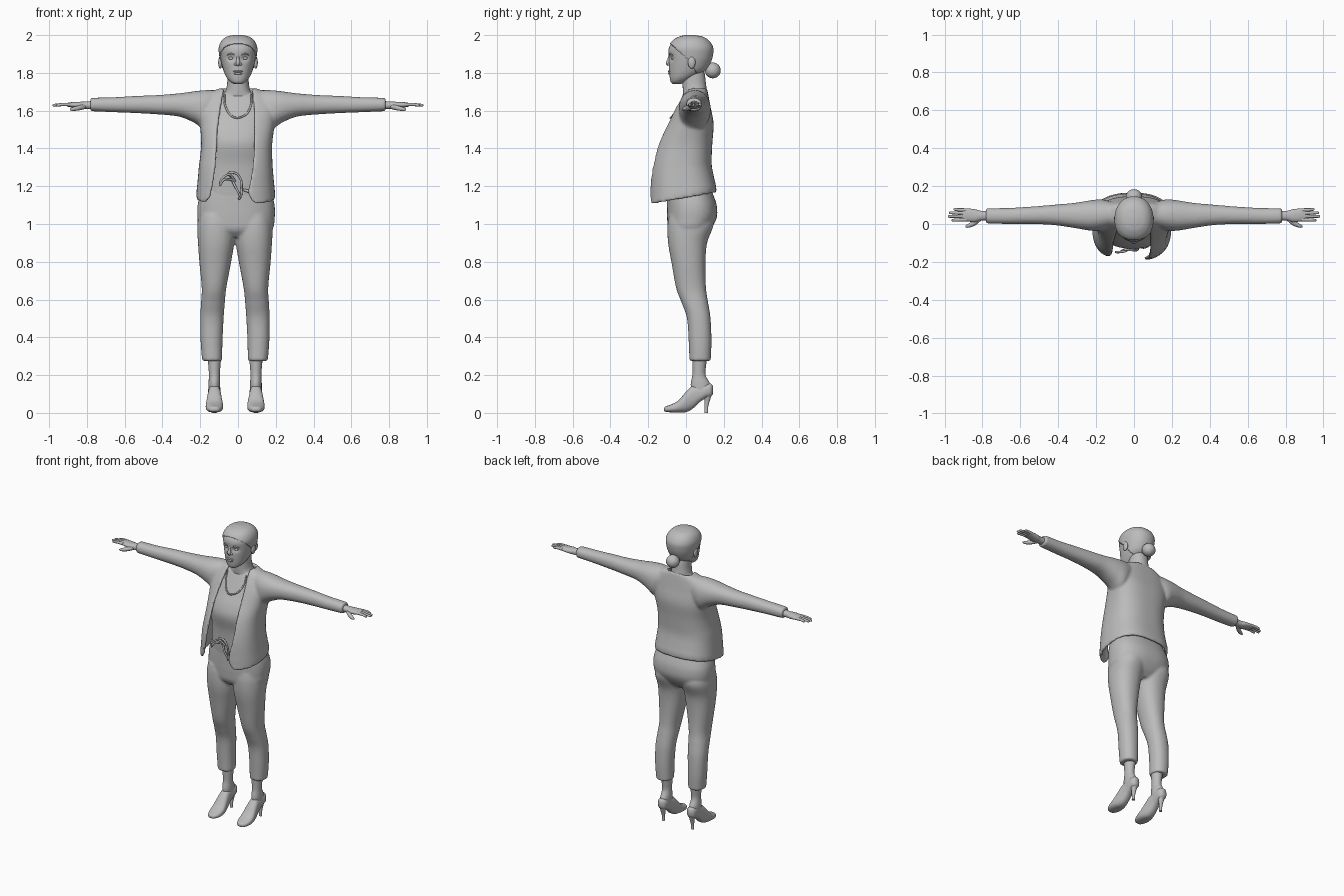
import bpy, bmesh, math
from mathutils import Vector

grey = bpy.data.materials.new("soft grey")
grey.diffuse_color = (0.5, 0.5, 0.5, 1)


def spline(rows, n):
    """Catmull-Rom interpolation through tuples, n steps per span."""
    P = [Vector(r) for r in rows]
    P = [2 * P[0] - P[1]] + P + [2 * P[-1] - P[-2]]
    out = []
    for i in range(1, len(P) - 2):
        a, b, c, d = P[i - 1:i + 3]
        for k in range(n):
            t = k / n
            out.append(b + 0.5 * t * ((c - a) + t * ((2 * a - 5 * b + 4 * c - d) + t * (3 * (b - c) + d - a))))
    return out + [P[-2]]


def sgnpow(v, e):
    return math.copysign(abs(v) ** e, v)


def finish(ob):
    if not ob.data.materials:
        ob.data.materials.append(grey)
    bpy.ops.object.select_all(action='DESELECT')
    ob.select_set(True)
    bpy.context.view_layer.objects.active = ob
    bpy.ops.object.shade_smooth_by_angle(angle=math.radians(50))
    return ob


def from_bmesh(name, bm):
    me = bpy.data.meshes.new(name)
    bm.to_mesh(me)
    bm.free()
    ob = bpy.data.objects.new(name, me)
    bpy.context.collection.objects.link(ob)
    return finish(ob)


def loft(name, rows, axis='z', seg=32, n=5, p=2.2, warp=None):
    """Rows are (t, a0, a1, b0, b1): bounds of a rounded section across the axis."""
    bm = bmesh.new()
    rings = []
    for t, a0, a1, b0, b1 in spline(rows, n):
        ring = []
        for k in range(seg):
            th = 2 * math.pi * k / seg
            a = (a0 + a1) / 2 + (a1 - a0) / 2 * sgnpow(math.sin(th), 2 / p)
            b = (b0 + b1) / 2 - (b1 - b0) / 2 * sgnpow(math.cos(th), 2 / p)
            co = Vector({'z': (a, b, t), 'x': (t, a, b), 'y': (a, t, b)}[axis])
            ring.append(bm.verts.new(warp(co) if warp else co))
        rings.append(ring)
    for r, s in zip(rings, rings[1:]):
        for k in range(seg):
            bm.faces.new((r[k], r[(k + 1) % seg], s[(k + 1) % seg], s[k]))
    bm.faces.new(rings[0])
    bm.faces.new(rings[-1])
    bmesh.ops.recalc_face_normals(bm, faces=bm.faces)
    return from_bmesh(name, bm)


def tube(name, pts, radii):
    """Round tube through points with one radius per point."""
    if not isinstance(radii, (list, tuple)):
        radii = [radii] * len(pts)
    cu = bpy.data.curves.new(name, 'CURVE')
    cu.dimensions, cu.bevel_depth, cu.bevel_resolution = '3D', 1, 3
    cu.use_fill_caps = True
    rows = spline([(*q, r) for q, r in zip(pts, radii)], 4)
    sp = cu.splines.new('POLY')
    sp.points.add(len(rows) - 1)
    for q, r in zip(sp.points, rows):
        q.co, q.radius = (r[0], r[1], r[2], 1), r[3]
    ob = bpy.data.objects.new(name, cu)
    bpy.context.collection.objects.link(ob)
    bpy.ops.object.select_all(action='DESELECT')
    ob.select_set(True)
    bpy.context.view_layer.objects.active = ob
    bpy.ops.object.convert(target='MESH')
    return finish(bpy.context.object)


def ball(name, co, size):
    bm = bmesh.new()
    bmesh.ops.create_uvsphere(bm, u_segments=20, v_segments=12, radius=1)
    for v in bm.verts:
        v.co = Vector(co) + Vector(v.co[i] * size[i] for i in range(3))
    return from_bmesh(name, bm)


def fuse(name, parts, voxel=0.008, smooth=6):
    """Join parts into one cloth-like skin."""
    bpy.ops.object.select_all(action='DESELECT')
    for o in parts:
        o.select_set(True)
    bpy.context.view_layer.objects.active = parts[0]
    bpy.ops.object.join()
    ob = bpy.context.object
    ob.name = name
    m = ob.modifiers.new("skin", 'REMESH')
    m.mode, m.voxel_size, m.use_smooth_shade = 'VOXEL', voxel, True
    s = ob.modifiers.new("soften", 'SMOOTH')
    s.factor, s.iterations = 0.5, smooth


def mirror_x(rows, s):
    return [(s * r[0], *r[1:]) for r in rows]


# Jacket body: open-fronted shell; rows are z, half width, front y, back y, left edge, right edge
bm = bmesh.new()
rings = []
for z, hw, yf, yb, el, er in spline([
        (1.105, .208, -.198, .160, .170, .110), (1.135, .208, -.196, .160, .145, .080),
        (1.18, .204, -.195, .152, .132, .070), (1.30, .195, -.186, .136, .112, .092),
        (1.42, .188, -.156, .139, .108, .094), (1.53, .198, -.102, .146, .104, .090),
        (1.62, .205, -.055, .130, .092, .084), (1.685, .165, -.016, .118, .080, .078),
        (1.722, .090, .010, .110, .074, .074)], 5):
    ring, p = [], 2.6
    t0 = math.asin(min(1, er / hw) ** (p / 2))
    t1 = 2 * math.pi - math.asin(min(1, el / hw) ** (p / 2))
    cx = -.012 * min(1, max(0, (1.6 - z) / .3))
    for k in range(65):
        th = t0 + (t1 - t0) * k / 64
        y = (yf + yb) / 2 - (yb - yf) / 2 * sgnpow(math.cos(th), 2 / p)
        dz = .06 * (y - yf) / (yb - yf) * min(1, max(0, (1.35 - z) / .2))
        ring.append(bm.verts.new((cx + hw * sgnpow(math.sin(th), 2 / p), y, z + dz)))
    rings.append(ring)
for r, s in zip(rings, rings[1:]):
    for k in range(64):
        bm.faces.new((r[k], r[k + 1], s[k + 1], s[k]))
body = from_bmesh("jacket_body", bm)
m = body.modifiers.new("cloth", 'SOLIDIFY')
m.thickness, m.offset = .018, -1
bpy.ops.object.modifier_apply(modifier="cloth")

# Sleeves, fused with the jacket body
sleeve = [(.11, -.01, .115, 1.56, 1.708), (.17, -.035, .13, 1.50, 1.709), (.23, -.035, .125, 1.535, 1.703),
          (.31, -.022, .112, 1.568, 1.692), (.42, -.006, .102, 1.58, 1.683), (.54, .0, .092, 1.587, 1.678),
          (.66, .0, .085, 1.592, 1.671), (.775, .002, .083, 1.597, 1.668), (.782, .006, .078, 1.602, 1.663)]
fuse("jacket", [body] + [loft("sleeve", mirror_x(sleeve, s), 'x') for s in (-1, 1)])

# Shirt
loft("shirt", [(1.14, -.18, .16, -.100, .12), (1.22, -.175, .155, -.106, .115), (1.32, -.17, .15, -.112, .11),
               (1.42, -.165, .15, -.130, .11), (1.49, -.17, .155, -.112, .11), (1.56, -.17, .16, -.074, .11),
               (1.63, -.15, .15, -.038, .105), (1.68, -.10, .10, -.012, .10), (1.70, -.06, .06, .0, .09)], p=2.5, seg=48)
neckline = [(-.072, -.012, 1.685), (-.07, -.03, 1.635), (-.045, -.064, 1.582), (-.005, -.082, 1.562)]
tube("neckline", neckline + [(-x, y, z) for x, y, z in neckline[-2::-1]], .005)

# Drawstring bow
y = -.118
tube("bow_loop_left", [(-.015, y, 1.225), (-.045, y - .025, 1.262), (-.085, y - .03, 1.24), (-.095, y - .03, 1.205),
                       (-.075, y - .03, 1.235), (-.04, y - .01, 1.235), (-.015, y, 1.225)], .006)
tube("bow_loop_top", [(-.015, y, 1.225), (-.05, y - .015, 1.268), (-.01, y - .02, 1.268), (.015, y - .02, 1.235),
                      (.02, y - .015, 1.19), (.015, y - .01, 1.14)], .006)
tube("bow_tail", [(-.03, y, 1.23), (-.01, y - .015, 1.19), (.01, y - .01, 1.15), (.005, y, 1.13)], .006)
tube("bow_end", [(.02, y, 1.185), (.05, y - .005, 1.175), (.075, y, 1.178)], [.004, .008, .005])

# Trousers: hips and two legs fused
hips = loft("hips", [(.93, -.12, .10, -.06, .09), (.97, -.20, .18, -.093, .13), (1.03, -.214, .194, -.100, .162),
                     (1.09, -.215, .195, -.101, .164), (1.14, -.205, .185, -.101, .150), (1.20, -.185, .165, -.10, .125)],
            p=2.4, seg=48)
legs = []
for s, dx in ((-1, -.016), (1, -.016)):
    # t, inner x, outer x, front y, back y
    rows = [(.275, .068, .174, .018, .131), (.38, .066, .182, .014, .135), (.50, .060, .184, .005, .130),
            (.58, .054, .180, -.022, .118), (.66, .046, .176, -.052, .106), (.79, .022, .188, -.076, .103),
            (.90, .004, .196, -.095, .112), (.99, .0, .200, -.098, .145), (1.05, .01, .19, -.09, .14)]
    legs.append(loft("leg", [(z, *sorted((s * a + dx, s * b + dx)), f, k) for z, a, b, f, k in rows]))
fuse("trousers", [hips] + legs, smooth=5)

for side, c in (("left", -.125), ("right", .095)):
    def sec(rows):
        return [(t, c - w, c + w, b0, b1) for t, w, b0, b1 in rows]
    # Ankles and high-heeled shoes
    loft(side + "_ankle", sec([(.10, .030, .035, .125), (.15, .031, .025, .128), (.20, .029, .034, .104),
                               (.25, .032, .034, .106), (.31, .038, .032, .116)]), p=2)
    loft(side + "_shoe", sec([(-.116, .012, .012, .026), (-.108, .026, .006, .034), (-.08, .041, .003, .044),
                              (-.04, .046, .002, .066), (.0, .041, .004, .112), (.035, .035, .022, .145),
                              (.07, .032, .055, .15), (.105, .033, .078, .155), (.13, .028, .085, .155),
                              (.143, .014, .10, .145)]), 'y', p=2.4)
    loft(side + "_heel", sec([(.0, .010, .098, .117), (.03, .010, .098, .117), (.07, .015, .097, .128),
                              (.11, .026, .085, .14)]), seg=16, p=2.4)

# Hands
for side, s in (("left", -1), ("right", 1)):
    loft(side + "_palm", mirror_x([(.76, .018, .068, 1.608, 1.652), (.81, .018, .070, 1.608, 1.648),
                                   (.84, .010, .078, 1.610, 1.647), (.88, .014, .082, 1.617, 1.645),
                                   (.905, .018, .080, 1.622, 1.641)], s), 'x', seg=20)
    for name, y0, y1, tip in (("index", .023, .020, .963), ("middle", .041, .040, .982),
                              ("ring", .058, .059, .976), ("little", .073, .077, .953)):
        tube(f"{side}_{name}_finger", [(s * .885, y0, 1.632), (s * .925, (y0 + y1) / 2, 1.633),
                                       (s * (tip - .008), y1, 1.629), (s * tip, y1, 1.628)], [.010, .0085, .007, .003])
    tube(side + "_thumb", [(s * .815, .03, 1.622), (s * .845, .004, 1.614), (s * .875, -.010, 1.608),
                           (s * .89, -.013, 1.606)], [.014, .013, .010, .004])

# Neck
loft("neck", [(1.63, -.13, .13, .0, .10), (1.67, -.10, .10, -.012, .115), (1.70, -.068, .068, -.016, .112),
              (1.74, -.058, .058, -.018, .106), (1.79, -.056, .056, -.02, .10), (1.83, -.055, .055, -.02, .09)])

# Head with eye sockets pressed in
head = [(1.742, -.022, .022, -.070, -.025), (1.752, -.040, .040, -.081, .0), (1.775, -.060, .060, -.086, .045),
        (1.81, -.076, .076, -.089, .10), (1.85, -.087, .087, -.090, .125), (1.89, -.094, .094, -.092, .137),
        (1.93, -.096, .096, -.091, .138), (1.965, -.082, .082, -.070, .118), (1.987, -.055, .055, -.035, .085),
        (1.996, -.02, .02, .0, .04)]


def sockets(v):
    if v.y < 0:
        v.y += .013 * math.exp(-((abs(v.x) - .036) ** 2 / .0004 + (v.z - 1.877) ** 2 / .00022))
    return v


loft("head", head, seg=64, p=2.15, warp=sockets)

# Hair cap: enlarged skull with the face cut away, plus a bun
hair = loft("hair", [(z + .004, a - .006, b + .006, f - .004, k + .006) for z, a, b, f, k in head], seg=96, n=8, p=2.15)
bm = bmesh.new()
bm.from_mesh(hair.data)
cut = []
for f in bm.faces:
    c = f.calc_center_median()
    line = 1.962 - .9 * (c.y + .09) if c.y < .03 else max(1.79, 1.855 - 2 * (c.y - .03))
    if c.z < line:
        cut.append(f)
bmesh.ops.delete(bm, geom=cut, context='FACES')
bm.to_mesh(hair.data)
bm.free()
m = hair.modifiers.new("thickness", 'SOLIDIFY')
m.thickness, m.offset = .008, -1
ball("hair_bun", (0, .142, 1.813), (.043, .042, .042))

# Face features and ears
tube("nose", [(0, -.086, 1.892), (0, -.091, 1.872), (0, -.095, 1.853), (0, -.090, 1.841)], [.006, .008, .012, .009])
ball("upper_lip", (0, -.087, 1.808), (.026, .009, .006))
ball("lower_lip", (0, -.086, 1.797), (.022, .009, .007))
for side, s in (("left", -1), ("right", 1)):
    ball(side + "_nostril", (s * .012, -.088, 1.846), (.009, .010, .008))
    ball(side + "_eye", (s * .036, -.069, 1.877), (.015, .010, .008))
    tube(side + "_brow", [(s * .018, -.087, 1.896), (s * .038, -.082, 1.902), (s * .058, -.070, 1.895)], [.004, .004, .002])
    ball(side + "_ear", (s * .094, .03, 1.855), (.011, .020, .032))
